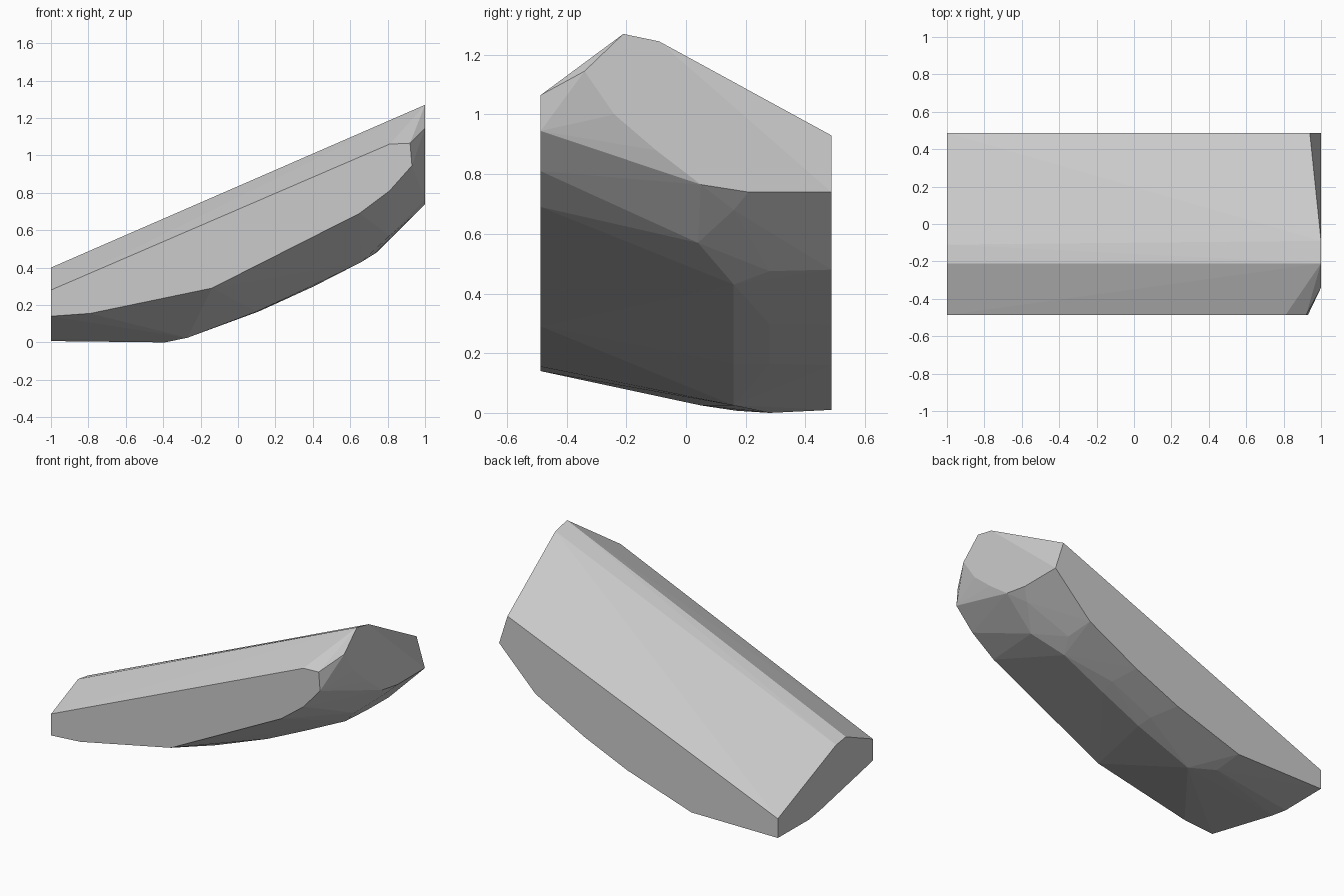
import bpy
import bmesh
from mathutils import Vector

default_cube = bpy.data.objects.get("Cube")
if default_cube:
    bpy.data.objects.remove(default_cube, do_unlink=True)

HALF_DEPTH = 0.487
HALF_LENGTH = 1.0


def along_length(y, outline):
    """Points of a lengthwise outline (x, z) at one depth."""
    return [Vector((x, y, z)) for x, z in outline]


def across_end(x, outline):
    """Points of an end outline (y, z) at one position along the length."""
    return [Vector((x, y, z)) for y, z in outline]


def make_material(name, color):
    material = bpy.data.materials.new(name)
    material.use_nodes = True
    material.diffuse_color = color
    shader = next(n for n in material.node_tree.nodes if n.type == "BSDF_PRINCIPLED")
    shader.inputs["Base Color"].default_value = color
    return material


def make_hull(name, points, material):
    """Flat-shaded faceted solid wrapped around the given points."""
    bm = bmesh.new()
    for point in points:
        bm.verts.new(point)
    result = bmesh.ops.convex_hull(bm, input=bm.verts[:])
    unused = {g for g in result["geom_interior"] + result["geom_unused"]
              if isinstance(g, bmesh.types.BMVert)}
    bmesh.ops.delete(bm, geom=list(unused), context="VERTS")
    bmesh.ops.recalc_face_normals(bm, faces=bm.faces[:])
    mesh = bpy.data.meshes.new(name)
    bm.to_mesh(mesh)
    bm.free()
    mesh.materials.append(material)
    solid = bpy.data.objects.new(name, mesh)
    bpy.context.scene.collection.objects.link(solid)
    return solid


# Front wall: tall flat side with a curved lower edge
points = along_length(-HALF_DEPTH, [
    (-1, .28), (.81, 1.06), (.92, 1.065), (.93, .945), (.81, .81),
    (.65, .69), (-.14, .29), (-.79, .155), (-1, .14)])

# Back wall: lower flat side
points += along_length(HALF_DEPTH, [
    (-1, .135), (.94, .93), (1, .74), (.74, .48), (.39, .295),
    (.08, .16), (-.38, .01), (-1, .01)])

# Low end: ridge on top, shallow belly below
points += across_end(-HALF_LENGTH, [
    (-.21, .4), (-.11, .385), (.05, .025), (.17, .007)])

# High end: ridge on top, rounded nose below
points += across_end(HALF_LENGTH, [
    (-.21, 1.27), (-.09, 1.245), (-.34, 1.145), (-.24, 1),
    (-.1, .88), (.05, .765), (.21, .74)])

# Belly: facets where the underside turns up towards the front wall
points += along_length(.16, [
    (.94, .68), (.66, .43), (.37, .29), (.1, .165), (-.27, .025)])
points += along_length(.28, [(.73, .475), (.4, .297), (.11, .165), (-.39, 0)])
points += along_length(.04, [(.9, .69), (.81, .57)])

stone = make_material("plain_grey", (0.6, 0.6, 0.6, 1))
make_hull("faceted_slab", points, stone)
